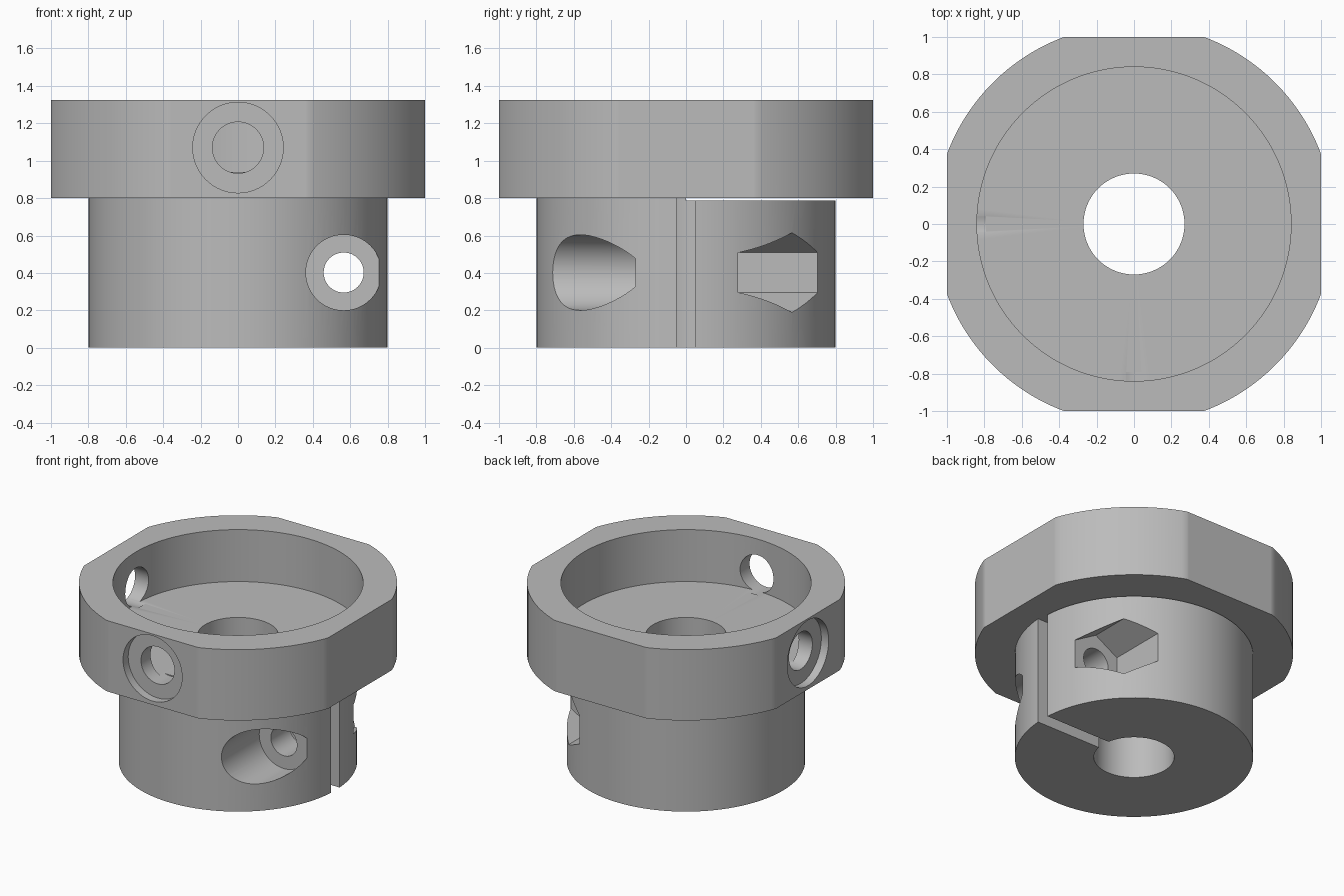
import bpy, bmesh, math
from mathutils import Matrix, Vector

default = bpy.data.objects.get("Cube")
if default:
    bpy.data.objects.remove(default, do_unlink=True)

SEGMENTS = 128
FLANGE_Z, TOP_Z, FLOOR_Z = 0.80, 1.325, 0.94

grey = bpy.data.materials.new("machined grey")
grey.use_nodes = True
grey.diffuse_color = (0.5, 0.5, 0.5, 1)
grey.node_tree.nodes["Principled BSDF"].inputs["Base Color"].default_value = (0.5, 0.5, 0.5, 1)


def to_object(name, bm):
    bmesh.ops.recalc_face_normals(bm, faces=bm.faces)
    mesh = bpy.data.meshes.new(name)
    bm.to_mesh(mesh)
    bm.free()
    mesh.materials.append(grey)
    obj = bpy.data.objects.new(name, mesh)
    bpy.context.collection.objects.link(obj)
    return obj


def lathe(name, profile):
    """Revolve a closed (radius, z) profile around the z axis."""
    bm = bmesh.new()
    rings = []
    for i in range(SEGMENTS):
        a = math.tau * i / SEGMENTS
        rings.append([bm.verts.new((r * math.cos(a), r * math.sin(a), z)) for r, z in profile])
    n = len(profile)
    for i, ring in enumerate(rings):
        following = rings[(i + 1) % SEGMENTS]
        for j in range(n):
            k = (j + 1) % n
            bm.faces.new((ring[j], following[j], following[k], ring[k]))
    return to_object(name, bm)


def box(name, low, high):
    low, high = Vector(low), Vector(high)
    bm = bmesh.new()
    bmesh.ops.create_cube(bm, size=1, matrix=Matrix.Translation((low + high) / 2)
                          @ Matrix.Diagonal((*(high - low), 1)))
    return to_object(name, bm)


def rod(name, radius, start, end, sides=64, turn=0.0):
    """Prism or cylinder running from start to end."""
    start, end = Vector(start), Vector(end)
    axis = end - start
    bm = bmesh.new()
    bmesh.ops.create_cone(bm, cap_ends=True, segments=sides, radius1=radius, radius2=radius,
                          depth=axis.length,
                          matrix=Matrix.Translation((start + end) / 2)
                          @ axis.to_track_quat('Z', 'Y').to_matrix().to_4x4()
                          @ Matrix.Rotation(turn, 4, 'Z'))
    return to_object(name, bm)


# Turned body: clamp hub, wide flange, bore and top recess
body = lathe("clamp_hub", [(0.27, 0), (0.8, 0), (0.8, FLANGE_Z), (1.068, FLANGE_Z),
                           (1.068, TOP_Z), (0.84, TOP_Z), (0.84, FLOOR_Z), (0.27, FLOOR_Z)])
cutters = []

# Four wrench flats on the flange
for i in range(4):
    flat = box("flat_cutter", (1, -1.2, 0.6), (1.3, 1.2, 1.5))
    flat.data.transform(Matrix.Rotation(i * math.pi / 2, 4, 'Z'))
    cutters.append(flat)

# Counterbored radial holes through the flange, front and right-hand side
for dx, dy in ((0, -1), (-1, 0)):
    def at(d):
        return (dx * d, dy * d, 1.07)
    cutters.append(rod("radial_hole_cutter", 0.137, at(0.79), at(1.2)))
    cutters.append(rod("radial_counterbore_cutter", 0.242, at(0.94), at(1.2)))

# Clamping slit and the thin relief gap under the flange
cutters.append(box("slit_cutter", (0.1, -0.05, -0.1), (0.95, 0.05, FLANGE_Z)))
cutters.append(box("relief_cutter", (-0.95, 0, 0.788), (0.95, 0.95, FLANGE_Z)))

# Clamp screw: head pocket in front, clearance hole, hexagonal nut pocket behind
X, Z = 0.565, 0.402
cutters.append(rod("screw_head_cutter", 0.202, (X, -0.27, Z), (X, -1, Z)))
cutters.append(rod("screw_hole_cutter", 0.107, (X, -0.5, Z), (X, 0.5, Z)))
nut = rod("nut_cutter", 0.213, (0, 0, 0), (0, 0, 1), sides=6)
# put hexagon corners at top and bottom
points = [v.co for v in nut.data.vertices]
lead = math.atan2(points[0].y, points[0].x)
nut.data.transform(Matrix.Translation((X, 0.275, Z)) @ Matrix.Rotation(-math.pi / 2, 4, 'X')
                   @ Matrix.Rotation(math.pi / 2 - lead, 4, 'Z'))
cutters.append(nut)

# Cut everything, then discard the cutters
for cutter in cutters:
    mod = body.modifiers.new(cutter.name, 'BOOLEAN')
    mod.operation = 'DIFFERENCE'
    mod.solver = 'EXACT'
    mod.object = cutter
    cutter.hide_render = True
bpy.context.view_layer.update()
result = bpy.data.meshes.new_from_object(body.evaluated_get(bpy.context.evaluated_depsgraph_get()))
body.modifiers.clear()
body.data = result
for cutter in cutters:
    bpy.data.objects.remove(cutter, do_unlink=True)

bpy.ops.object.select_all(action='DESELECT')
body.select_set(True)
bpy.context.view_layer.objects.active = body
bpy.ops.object.shade_smooth_by_angle(angle=math.radians(30))
